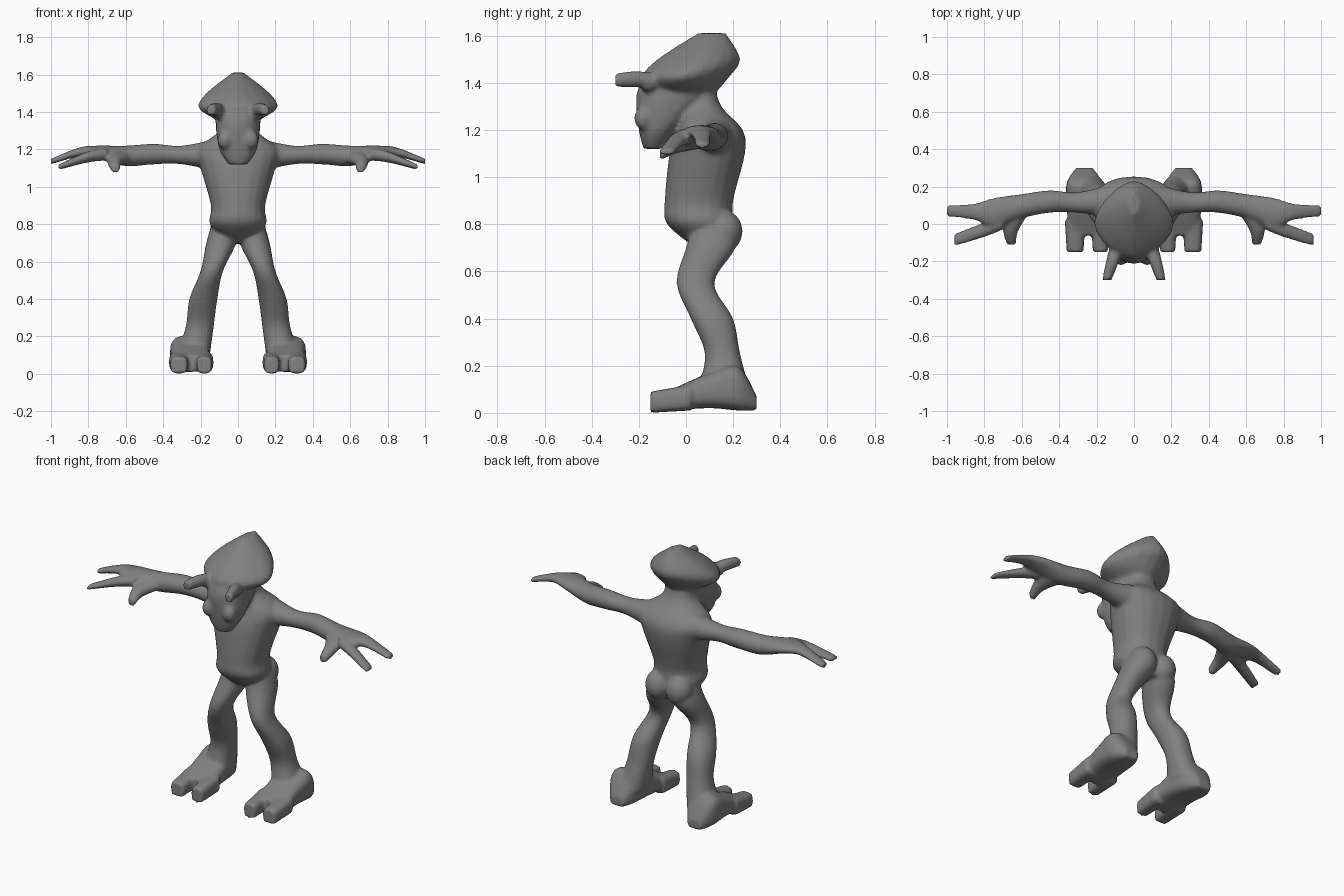
import bpy, bmesh, math
from mathutils import Matrix, Vector

if "Cube" in bpy.data.objects:
    bpy.data.objects.remove(bpy.data.objects["Cube"])

skin = bpy.data.materials.new("grey_skin")
skin.use_nodes = True
grey = (0.22, 0.22, 0.22, 1)
skin.diffuse_color = grey
skin.node_tree.nodes["Principled BSDF"].inputs["Base Color"].default_value = grey

X, Y, Z = range(3)
SIDES, STEPS = 20, 5
bm = bmesh.new()


def flowing(rings):
    """Fill in smooth in-between rings along a Catmull-Rom spline."""
    keys = [Vector(ring) for ring in rings]
    keys = [keys[0]] + keys + [keys[-1]]
    result = []
    for before, start, end, after in zip(keys, keys[1:], keys[2:], keys[3:]):
        for step in range(STEPS):
            t = step / STEPS
            leave, arrive = (end - before) / 2, (after - start) / 2
            blend = t * t * (3 - 2 * t)
            result.append(start.lerp(end, blend)
                          + leave * t * (1 - t) ** 2 - arrive * t * t * (1 - t))
    return result + [keys[-1]]


def rounded(value, power):
    """Superellipse curve: low powers are boxy, high powers are pointed."""
    return math.copysign(abs(value) ** power, value)


def limb(axis, rings, power=1.0, mirrored=True):
    """Each ring: place on the axis, then low and high on the two other axes."""
    across, along = [i for i in (X, Y, Z) if i != axis]
    for side in (1, -1) if mirrored else (1,):
        loops = []
        for place, low_a, high_a, low_b, high_b in flowing(rings):
            loop = []
            for k in range(SIDES):
                angle = math.tau * k / SIDES
                point = Vector()
                point[axis] = place
                point[across] = (low_a + high_a + (high_a - low_a) * rounded(math.cos(angle), power)) / 2
                point[along] = (low_b + high_b + (high_b - low_b) * rounded(math.sin(angle), power)) / 2
                point.x *= side
                loop.append(bm.verts.new(point))
            loops.append(loop)
        for lower, upper in zip(loops, loops[1:]):
            for k in range(SIDES):
                bm.faces.new((lower[k - 1], lower[k], upper[k], upper[k - 1]))
        bm.faces.new(loops[0])
        bm.faces.new(loops[-1])


def trunk(rings, power):
    """Centred upright limb; each ring: height, half width, front, back."""
    limb(Z, [(z, -half, half, front, back) for z, half, front, back in rings],
         power, mirrored=False)


def bumps(centre, radii):
    """Mirrored pair of ellipsoids."""
    for side in (1, -1):
        move = Matrix.Translation((centre[X] * side, centre[Y], centre[Z]))
        bmesh.ops.create_icosphere(bm, subdivisions=3, radius=1,
                                   matrix=move @ Matrix.Diagonal((*radii, 1)))


# torso and neck
trunk([(0.7, .06, .04, .18), (0.8, .15, -.08, .2), (0.9, .145, -.09, .2),
       (1.1, .2, -.07, .25), (1.2, .22, -.04, .24), (1.3, .1, -.02, .15),
       (1.4, .09, -.04, .12)], power=0.9)
# buttocks
bumps((.07, .16, .77), (.08, .08, .09))

# face and jaw
trunk([(1.12, .05, -.18, -.1), (1.2, .1, -.2, -.04), (1.35, .12, -.21, .1),
       (1.46, .1, -.16, .1)], power=0.85)
# swept-back crest with pointed sides
trunk([(1.35, .1, -.15, .12), (1.42, .21, -.19, .18), (1.5, .17, -.12, .23),
       (1.61, .03, .05, .17)], power=1.2)
# snout bumps and brows
bumps((.07, -.18, 1.25), (.04, .04, .05))
bumps((.1, -.16, 1.4), (.04, .04, .04))
# brow horns
limb(Y, [(-.1, .05, .12, 1.37, 1.43), (-.2, .08, .15, 1.38, 1.45),
         (-.3, .12, .17, 1.38, 1.44)])

# arms running out into the long outer fingers
limb(X, [(.1, .03, .22, 1.08, 1.26), (.3, .06, .17, 1.12, 1.22),
         (.45, .06, .18, 1.12, 1.23), (.6, .03, .16, 1.11, 1.22),
         (.75, -.02, .14, 1.15, 1.22), (.85, .02, .11, 1.16, 1.21),
         (1.0, .04, .1, 1.12, 1.15)])
# inner fingers
limb(X, [(.7, -.03, .06, 1.14, 1.21), (.8, -.07, .01, 1.13, 1.19),
         (.96, -.12, -.05, 1.09, 1.12)])
# thumbs
limb(Y, [(.06, .56, .7, 1.12, 1.2), (-.04, .62, .7, 1.1, 1.17),
         (-.11, .63, .68, 1.07, 1.12)])

# legs, bent at the knee
limb(Z, [(.8, .02, .14, .03, .2), (.7, .01, .17, 0, .21), (.55, .08, .2, -.04, .12),
         (.4, .11, .26, .02, .2), (.25, .13, .28, .08, .23), (.1, .15, .33, .05, .27)],
     power=0.9)

# feet
limb(Y, [(.3, .22, .31, .01, .07), (.22, .17, .36, .01, .2), (.1, .15, .36, .02, .17),
         (-.06, .15, .35, .01, .1)], power=0.65)
# two toes on each foot
for inner, outer in ((.13, .23), (.26, .37)):
    limb(Y, [(.02, inner, outer, .01, .12), (-.15, inner + .01, outer - .01, 0, .09)],
         power=0.65)

bmesh.ops.recalc_face_normals(bm, faces=bm.faces[:])
mesh = bpy.data.meshes.new("creature_body")
bm.to_mesh(mesh)
bm.free()
mesh.materials.append(skin)
mesh.shade_smooth()
body = bpy.data.objects.new("creature_body", mesh)
bpy.context.collection.objects.link(body)

# fuse the parts into one continuous skin and soften the joins
fuse = body.modifiers.new("fuse", 'REMESH')
fuse.mode = 'VOXEL'
fuse.voxel_size = 0.01
fuse.use_smooth_shade = True
soften = body.modifiers.new("soften", 'SMOOTH')
soften.factor = 0.5
soften.iterations = 5
